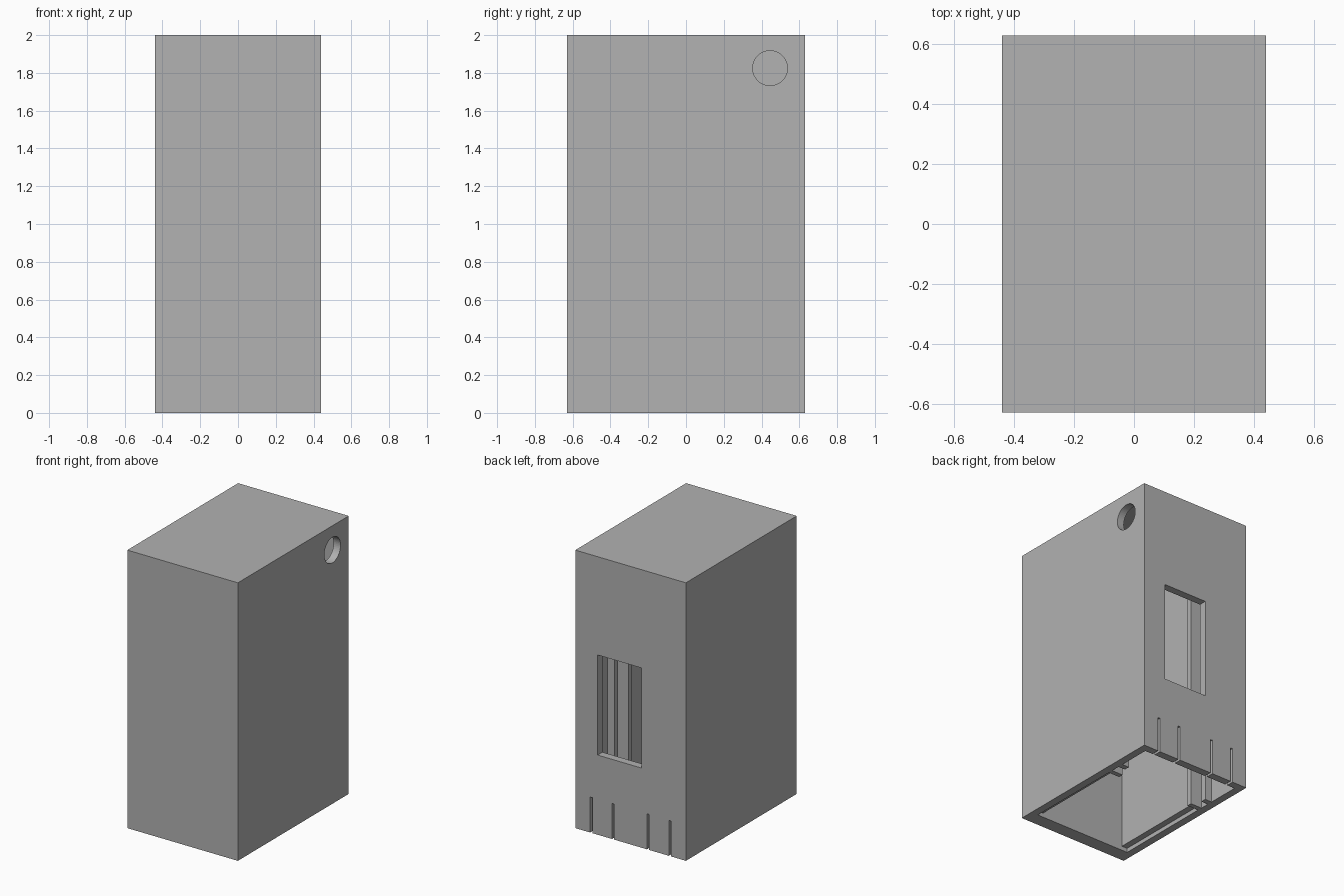
import bpy

cube = bpy.data.objects.get("Cube")
if cube:
    bpy.data.objects.remove(cube, do_unlink=True)

grey = bpy.data.materials.new("plain_grey")
grey.use_nodes = True
colour = (0.445, 0.445, 0.445, 1)
grey.diffuse_color = colour
grey.node_tree.nodes["Principled BSDF"].inputs["Base Color"].default_value = colour


def box(name, x, y, z):
    """Box from (min, max) pairs on each axis."""
    bpy.ops.mesh.primitive_cube_add(size=1)
    ob = bpy.context.object
    ob.name = name
    for v in ob.data.vertices:
        v.co = [lo + (c + 0.5) * (hi - lo) for c, (lo, hi) in zip(v.co, (x, y, z))]
    ob.data.materials.append(grey)
    return ob


def cut(target, cutter):
    """Subtract the cutter from the target and remove it."""
    cutter.hide_render = True
    mod = target.modifiers.new("cut", 'BOOLEAN')
    mod.operation = 'DIFFERENCE'
    mod.solver = 'EXACT'
    mod.object = cutter
    bpy.context.view_layer.objects.active = target
    bpy.ops.object.modifier_apply(modifier=mod.name)
    bpy.data.objects.remove(cutter, do_unlink=True)


W, D, H = 0.44, 0.63, 2.0      # half width, half depth, height
WALL, FRONT = 0.055, 0.1       # wall thicknesses
inner = W - WALL

# Hollow case, open underneath
case = box("case", (-W, W), (-D, D), (0, H))
cut(case, box("cavity", (-inner, inner), (FRONT - D, D - WALL), (-0.1, H - WALL)))

# Window in the back wall
cut(case, box("window_cutter", (-0.087, 0.262), (D - 0.12, D + 0.1), (0.573, 1.293)))

# Slits that free two flexible tabs at the foot of the back wall
for x in (-0.313, -0.139, 0.139, 0.313):
    cut(case, box("slit_cutter", (x - 0.009, x + 0.009), (D - 0.1, D + 0.1), (-0.1, 0.255)))

# Round cable hole in one side wall
bpy.ops.mesh.primitive_cylinder_add(vertices=48, radius=0.092, depth=0.3,
                                    location=(W, 0.445, 1.825), rotation=(0, 1.570796, 0))
hole = bpy.context.object
hole.data.materials.append(grey)
cut(case, hole)

# Inner liners and guide rails, mirrored on both side walls
for side, s in (("right", -1), ("left", 1)):
    def rail(name, reach, y, z):
        x = sorted((s * (inner + 0.01), s * reach))
        box(side + "_" + name, x, y, z)

    rail("liner", 0.34, (FRONT - D - 0.01, 0.2), (0.03, H - WALL + 0.01))
    rail("guide_rail", 0.295, (0.2, 0.235), (0, H - WALL + 0.01))
    rail("short_rail", 0.33, (0.3, 0.34), (0, 1.38))
